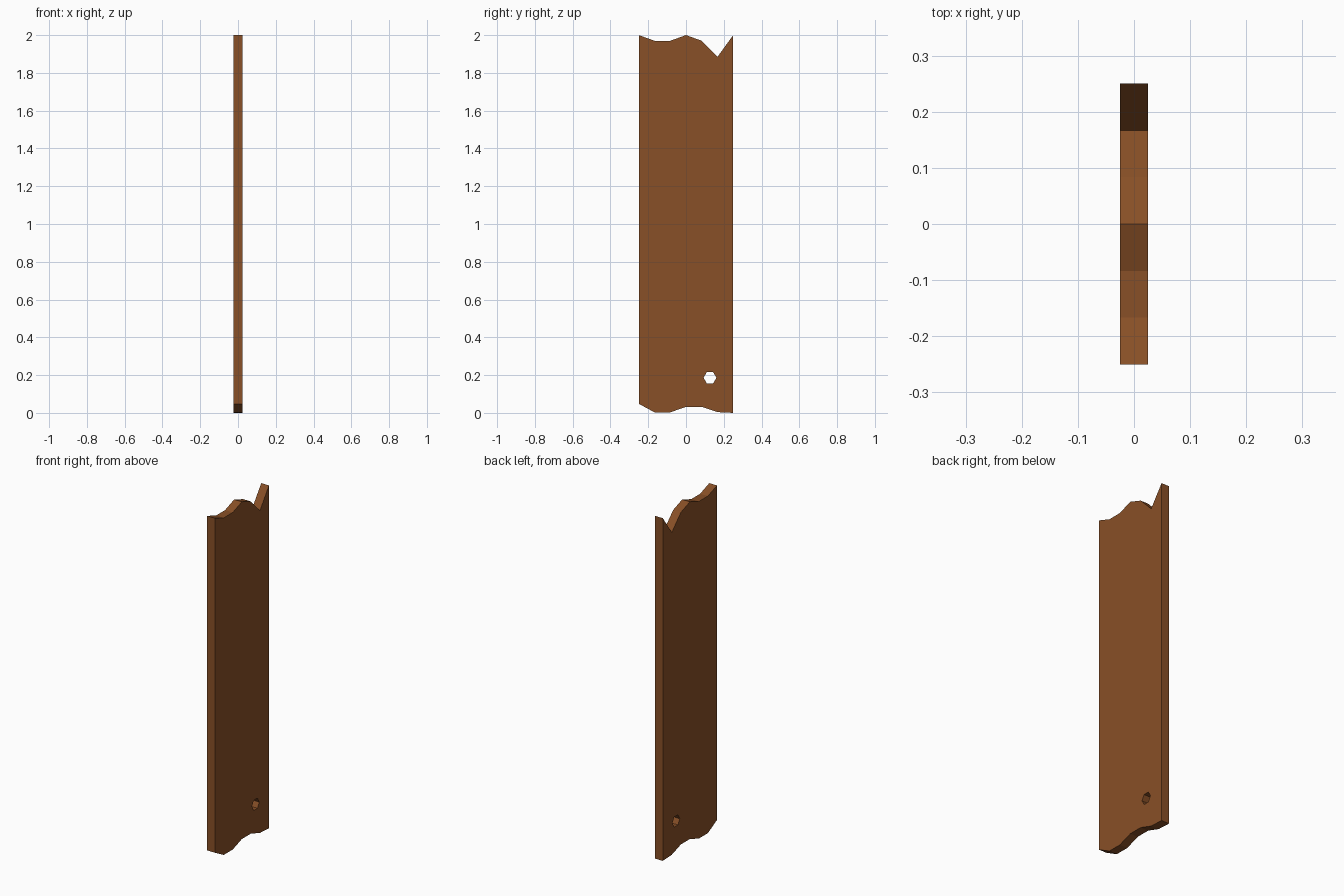
import bpy, bmesh, math
from mathutils import Vector

if "Cube" in bpy.data.objects:
    bpy.data.objects.remove(bpy.data.objects["Cube"])

THICK = 0.05
WIDTH = 0.5

# Heights of the broken ends, at evenly spaced steps across the plank
top = [2.0, 1.97, 1.97, 2.0, 1.97, 1.885, 2.0]
bottom = [0.048, 0.003, 0.003, 0.032, 0.032, 0.004, 0.0]
ys = [-WIDTH / 2 + WIDTH * i / 6 for i in range(7)]

outline = list(zip(ys, bottom)) + list(zip(ys, top))[::-1]
# Six-sided nail hole
hole = [(0.127 + 0.034 * math.cos(math.tau * i / 6),
         0.186 + 0.034 * math.sin(math.tau * i / 6)) for i in range(6)]

bm = bmesh.new()
edges = []
for loop in (outline, hole):
    vs = [bm.verts.new((-THICK / 2, y, z)) for y, z in loop]
    edges += [bm.edges.new((vs[i], vs[(i + 1) % len(vs)])) for i in range(len(vs))]

# Fill the profile around the hole, then extrude through the thickness
bmesh.ops.triangle_fill(bm, edges=edges, use_beauty=True, normal=Vector((-1, 0, 0)))
ext = bmesh.ops.extrude_face_region(bm, geom=bm.faces[:], use_keep_orig=True)
bmesh.ops.translate(bm, vec=(THICK, 0, 0),
                    verts=[g for g in ext["geom"] if isinstance(g, bmesh.types.BMVert)])
bmesh.ops.recalc_face_normals(bm, faces=bm.faces[:])

mesh = bpy.data.meshes.new("plank")
bm.to_mesh(mesh)
bm.free()

# Brown wood
wood = bpy.data.materials.new("brown wood")
wood.diffuse_color = (0.25, 0.08, 0.02, 1)
wood.use_nodes = True
wood.node_tree.nodes["Principled BSDF"].inputs["Base Color"].default_value = wood.diffuse_color
mesh.materials.append(wood)
plank = bpy.data.objects.new("plank", mesh)
bpy.context.collection.objects.link(plank)
